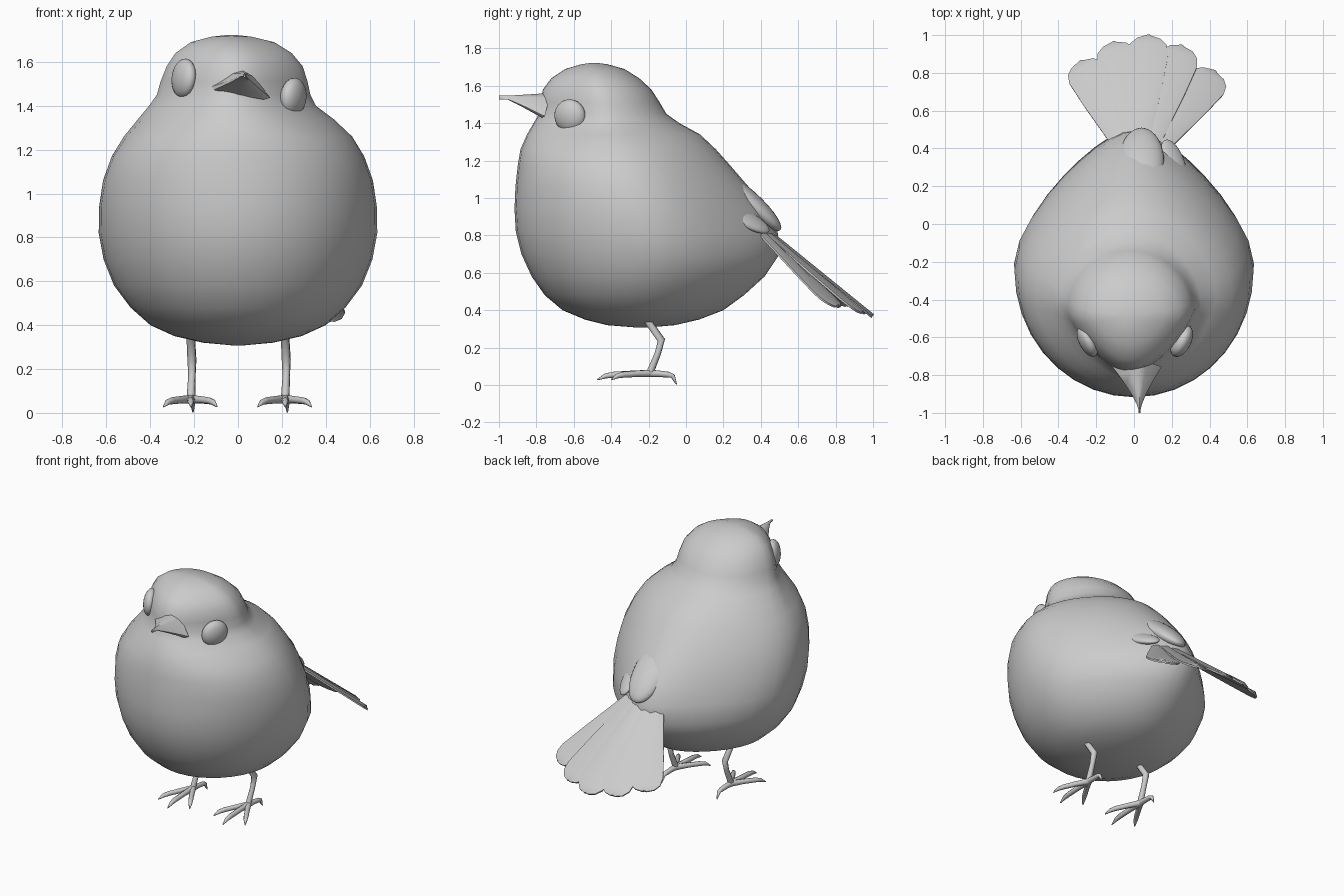
import bpy, bmesh, math
from mathutils import Vector

if "Cube" in bpy.data.objects:
    bpy.data.objects.remove(bpy.data.objects["Cube"])


def make(name, verts, faces, angle=180):
    me = bpy.data.meshes.new(name)
    me.from_pydata([tuple(v) for v in verts], [], faces)
    bm = bmesh.new()
    bm.from_mesh(me)
    bmesh.ops.recalc_face_normals(bm, faces=bm.faces)
    bm.to_mesh(me)
    bm.free()
    ob = bpy.data.objects.new(name, me)
    bpy.context.collection.objects.link(ob)
    bpy.ops.object.select_all(action='DESELECT')
    ob.select_set(True)
    bpy.context.view_layer.objects.active = ob
    bpy.ops.object.shade_smooth_by_angle(angle=math.radians(angle))
    return ob


def loft(name, rings, angle=180):
    n = len(rings[0])
    verts = [v for r in rings for v in r]
    faces = [(i * n + j, i * n + (j + 1) % n, (i + 1) * n + (j + 1) % n, (i + 1) * n + j)
             for i in range(len(rings) - 1) for j in range(n)]
    faces += [tuple(range(n)), tuple(range(len(verts) - n, len(verts)))]
    return make(name, verts, faces, angle)


def ellipsoid(name, center, axis, radii, up=(0, 0, 1)):
    # radii: along the axis, sideways, and through the thickness
    a = Vector(axis).normalized()
    s = Vector(up).cross(a).normalized()
    t = a.cross(s)
    bm = bmesh.new()
    bmesh.ops.create_uvsphere(bm, u_segments=24, v_segments=14, radius=1)
    vs = [Vector(center) + a * v.co.z * radii[0] + s * v.co.x * radii[1] + t * v.co.y * radii[2]
          for v in bm.verts]
    fs = [tuple(v.index for v in f.verts) for f in bm.faces]
    bm.free()
    return make(name, vs, fs)


def tube(name, pts, radii, n=8):
    pts = [Vector(p) for p in pts]
    rings = []
    for i, p in enumerate(pts):
        d = (pts[min(i + 1, len(pts) - 1)] - pts[max(i - 1, 0)]).normalized()
        s = d.cross(Vector((1, 0.2, 0.1))).normalized()
        t = d.cross(s)
        rings.append([p + (s * math.cos(k * math.tau / n) + t * math.sin(k * math.tau / n)) * radii[i]
                      for k in range(n)])
    return loft(name, rings, 60)


# Body and head in one loft: height, front y, back y, centre x, half width
profile = [
    (.308, -.27, -.20, 0, .03), (.32, -.42, -.06, 0, .16), (.35, -.54, .07, 0, .29),
    (.40, -.66, .20, 0, .40), (.48, -.755, .31, 0, .49), (.58, -.825, .42, 0, .565),
    (.70, -.88, .50, 0, .613), (.82, -.91, .49, 0, .635), (.94, -.917, .425, 0, .633),
    (1.06, -.912, .335, 0, .615), (1.17, -.90, .24, 0, .575), (1.26, -.885, .16, 0, .52),
    (1.34, -.85, .075, -.01, .445), (1.40, -.815, -.035, -.025, .38), (1.45, -.785, -.105, -.02, .35),
    (1.51, -.78, -.14, -.018, .335), (1.58, -.765, -.185, -.015, .31), (1.64, -.72, -.25, -.02, .265),
    (1.69, -.645, -.33, -.025, .19), (1.715, -.56, -.42, -.03, .09), (1.722, -.51, -.47, -.03, .025),
]
rings = []
for z, y0, y1, cx, w in profile:
    back = .52 * max(0, 1 - abs(z - .85) / .7)
    face = .33 * min(1, max(0, (z - 1.22) / .22))
    ring = []
    for k in range(36):
        a = k * math.tau / 36
        c, s = math.cos(a), math.sin(a)
        taper = 1 - (back * s ** 1.6 if s > 0 else -face * s)
        ring.append((cx + w * c * taper, (y0 + y1) / 2 + (y1 - y0) / 2 * s, z))
    rings.append(ring)
loft("body", rings)

# Eyes, on a slightly tilted head
ellipsoid("eye_right", (.252, -.62, 1.438), (1, -.5, -.1), (.05, .09, .09))
ellipsoid("eye_left", (-.246, -.62, 1.525), (-1, -.5, .1), (.045, .09, .09))

# Beak: rounded triangular section shrinking to an upturned tip
base = [(.02, -.72, 1.562), (-.035, -.73, 1.548), (-.12, -.75, 1.487), (-.11, -.765, 1.472),
        (0, -.775, 1.448), (.12, -.77, 1.428), (.147, -.755, 1.437), (.07, -.73, 1.535)]
tip = Vector((.03, -1.0, 1.545))
rings = []
for t in (0, .2, .4, .6, .8, .93, 1):
    f = max(.04, (1 - t) ** 1.35)
    ring = []
    for p in base:
        q = Vector(p)
        ring.append((tip.x + (q.x - tip.x) * f, q.y + (tip.y - q.y) * t,
                     tip.z + (q.z - tip.z) * max(.16, (1 - t) ** 1.15)))
    rings.append(ring)
loft("beak", rings, 50)

# Tail: five fanned feathers, base then tip
feathers = [((-.05, .38, .85), (-.28, .865, .43)), ((-.01, .38, .865), (-.105, .965, .39)),
            ((.035, .38, .875), (.08, 1.0, .372)), ((.08, .38, .865), (.255, .945, .392)),
            ((.12, .38, .85), (.43, .81, .425))]
outline = [(0, .035), (.3, .062), (.6, .09), (.85, .108), (.93, .096), (.98, .062), (1, .015)]
for i, (b, t) in enumerate(feathers):
    b, t = Vector(b), Vector(t)
    length = t - b
    n = Vector((.13 * (i - 2), .6, .77))
    side = length.cross(n).normalized()
    n = side.cross(length).normalized()
    rows = []
    for u, w in outline:
        p = b + length * u
        rows.append([p - side * w - n * .006, p + n * .008, p + side * w - n * .006,
                     p + side * w - n * .016, p - n * .01, p - side * w - n * .016])
    loft(f"tail_feather_{i + 1}", rows, 40)

# Feather cover above the tail root, with a folded wing tip at each side
ellipsoid("tail_cover", (.04, .33, .985), (0, .19, -.17), (.235, .12, .06), up=(0, .6, .77))
for side, name in ((1, "right"), (-1, "left")):
    ellipsoid(f"wing_tip_{name}", (.045 + side * .165, .325, .885), (-side * .06, .2, -.1),
              (.14, .07, .03), up=(side * .5, .5, .7))

# Legs and feet
for side, name in ((1, "right"), (-1, "left")):
    x = .215 * side
    tube(f"leg_{name}", [(x, -.23, .40), (x, -.20, .335), (x + .005, -.132, .24), (x + .005, -.15, .17),
                         (x, -.195, .06)], [.02, .02, .021, .017, .02])
    toes = [(-.125, -.40), (.0, -.475), (.12, -.40), (.01, -.05)]
    for k, (dx, y) in enumerate(toes):
        dy = y + .19
        low = .003 if k == 3 else .028
        pts = [(x + dx * u, -.19 + dy * u, z) for u, z in
               ((0, .062), (.35, .06), (.7, .055), (.85, .048), (1, low))]
        tube(f"toe_{name}_{k + 1}", pts, [.02, .017, .016, .013, .003])
